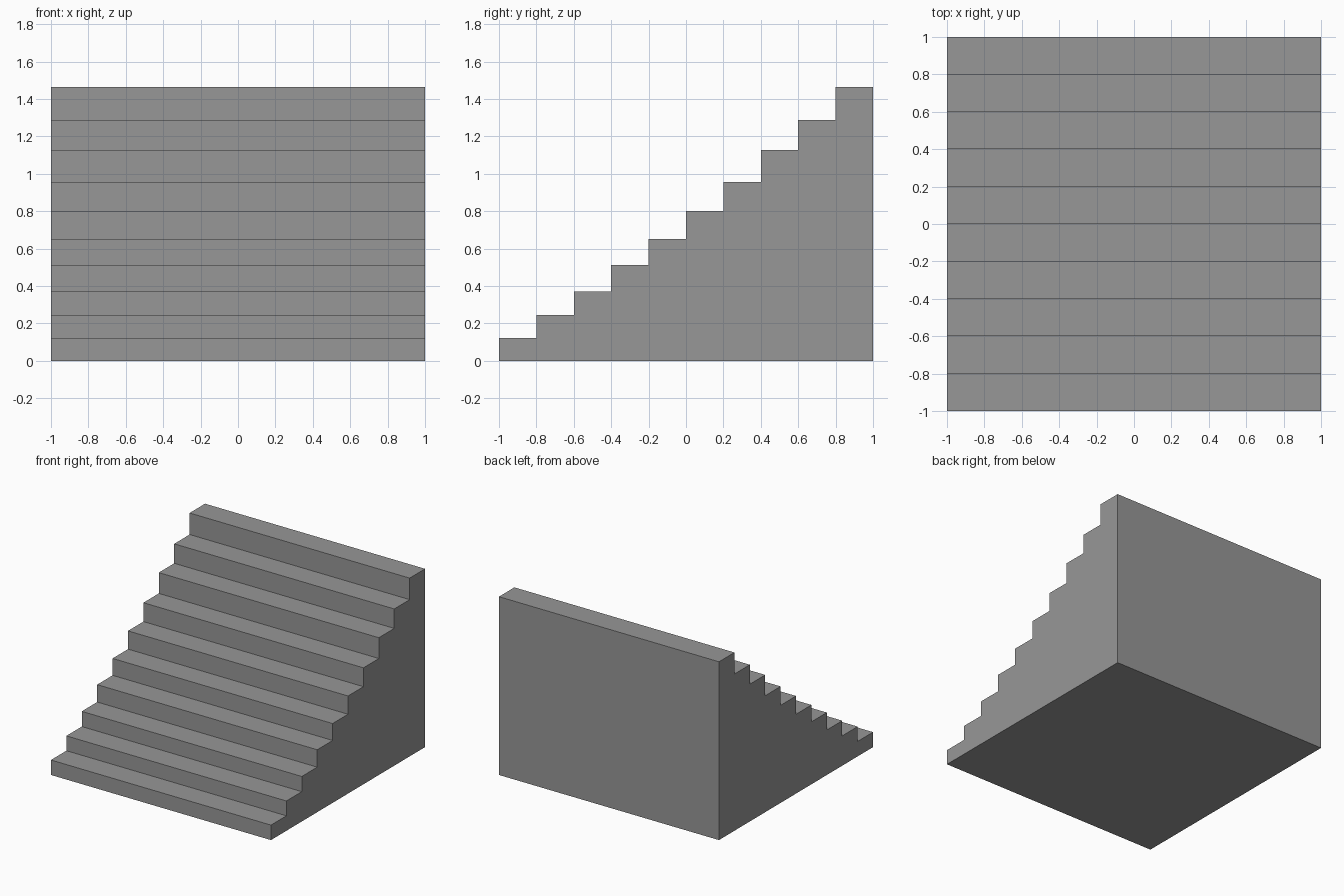
import bpy
import bmesh

# Remove the default object
cube = bpy.data.objects.get("Cube")
if cube:
    bpy.data.objects.remove(cube, do_unlink=True)

# Single stone colour
stone = bpy.data.materials.new("stone_grey")
stone.use_nodes = True
colour = (0.31, 0.31, 0.31, 1)
stone.diffuse_color = colour
stone.node_tree.nodes["Principled BSDF"].inputs["Base Color"].default_value = colour

# Height of each tread, from the front step to the back step
tread_heights = [0.123, 0.245, 0.37, 0.513, 0.652, 0.802, 0.957, 1.128, 1.288, 1.465]
half_width = 1.0
tread_depth = 2 / len(tread_heights)

# Side profile: a riser and a tread for every step, closed along the ground
profile = [(-1, 0)]
for i, height in enumerate(tread_heights):
    front = -1 + i * tread_depth
    profile += [(front, height), (front + tread_depth, height)]
profile.append((1, 0))

# Extrude the profile across the width into one solid flight
bm = bmesh.new()
side = bm.faces.new([bm.verts.new((-half_width, y, z)) for y, z in profile])
extruded = bmesh.ops.extrude_face_region(bm, geom=[side], use_keep_orig=True)
moved = [v for v in extruded["geom"] if isinstance(v, bmesh.types.BMVert)]
bmesh.ops.translate(bm, verts=moved, vec=(2 * half_width, 0, 0))
bmesh.ops.recalc_face_normals(bm, faces=bm.faces)

mesh = bpy.data.meshes.new("staircase")
bm.to_mesh(mesh)
bm.free()
mesh.materials.append(stone)
staircase = bpy.data.objects.new("staircase", mesh)
bpy.context.scene.collection.objects.link(staircase)
